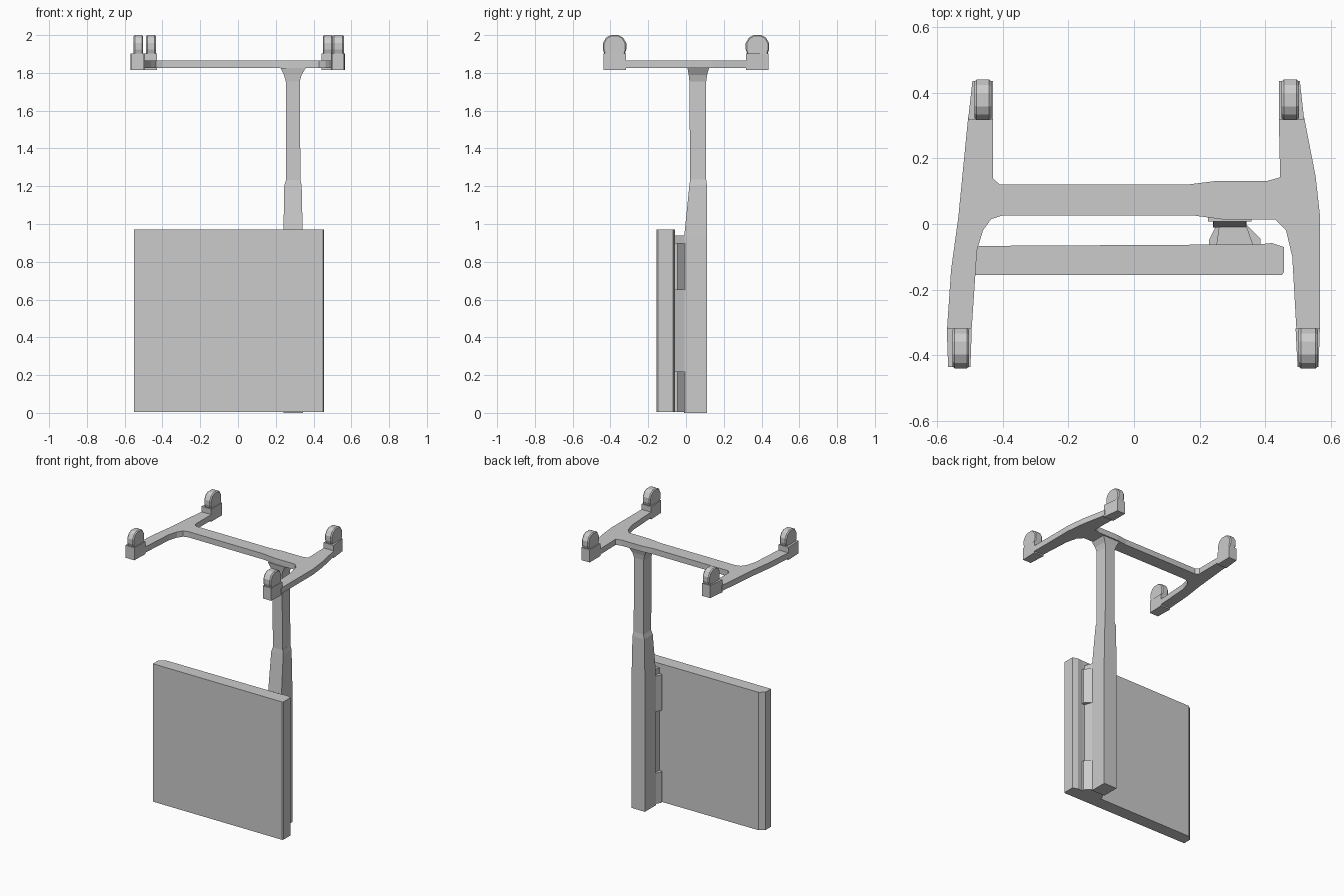
import bpy, bmesh


def finish(name, bm):
    bmesh.ops.recalc_face_normals(bm, faces=bm.faces[:])
    mesh = bpy.data.meshes.new(name)
    bm.to_mesh(mesh)
    bm.free()
    obj = bpy.data.objects.new(name, mesh)
    bpy.context.collection.objects.link(obj)
    return obj


def loft(name, rings):
    """Skin matching closed rings of 3D points and cap both ends."""
    bm = bmesh.new()
    rows = [[bm.verts.new(p) for p in ring] for ring in rings]
    n = len(rows[0])
    for a, b in zip(rows, rows[1:]):
        for i in range(n):
            j = (i + 1) % n
            bm.faces.new((a[i], a[j], b[j], b[i]))
    bm.faces.new(rows[0])
    bm.faces.new(rows[-1])
    return finish(name, bm)


def prism_z(name, outline, z0, z1):
    return loft(name, [[(x, y, z) for x, y in outline] for z in (z0, z1)])


def rect(x0, x1, y0, y1, z):
    return [(x0, y0, z), (x1, y0, z), (x1, y1, z), (x0, y1, z)]


# Large flat panel with chamfered back left edge and raised right lip
prism_z("panel", [(-0.55, -0.155), (0.45, -0.155), (0.456, -0.148), (0.456, -0.07),
                  (0.42, -0.058), (0.38, -0.062), (-0.515, -0.067), (-0.55, -0.095)], 0.005, 0.97)

# Hinge bracket joining panel and column, with wider clamps
prism_z("hinge_spine", [(0.25, -0.07), (0.365, -0.07), (0.34, 0.0), (0.26, 0.0)], 0.005, 0.94)
for label, z0, z1 in (("lower", 0.005, 0.22), ("upper", 0.65, 0.90)):
    prism_z(label + "_hinge_clamp", [(0.228, -0.07), (0.385, -0.07), (0.385, -0.045),
                                     (0.345, -0.005), (0.25, -0.005), (0.228, -0.05)], z0, z1)

# Lower column sleeve, tapering to the slim mast
loft("column_sleeve", [
    rect(0.24, 0.343, -0.01, 0.112, 0.0),
    rect(0.24, 0.343, -0.01, 0.112, 0.93),
    rect(0.245, 0.337, 0.018, 0.111, 1.205),
    rect(0.255, 0.331, 0.022, 0.107, 1.235)])

# Slim mast with a flared top
loft("mast", [
    rect(0.255, 0.331, 0.022, 0.107, 1.2),
    rect(0.253, 0.327, 0.018, 0.107, 1.755),
    rect(0.243, 0.337, 0.014, 0.112, 1.79),
    rect(0.225, 0.358, 0.008, 0.122, 1.825)])

# H-shaped top frame: crossbar and two curved side rails
prism_z("top_frame", [
    (-0.57, -0.33), (-0.495, -0.33), (-0.478, -0.08), (-0.46, -0.02), (-0.435, 0.015), (-0.40, 0.026),
    (0.18, 0.026), (0.27, 0.014), (0.43, 0.014), (0.463, -0.02), (0.482, -0.1), (0.495, -0.33),
    (0.567, -0.33), (0.567, 0.02), (0.553, 0.145), (0.518, 0.325),
    (0.441, 0.325), (0.445, 0.142), (0.405, 0.131), (0.25, 0.131), (0.17, 0.121),
    (-0.41, 0.121), (-0.43, 0.14), (-0.43, 0.325), (-0.505, 0.325), (-0.535, 0.02), (-0.557, -0.14)],
    1.825, 1.865)

# Raised end blocks, each topped by a rounded pad
# name, inner-end x range, outer-end x range, y direction, pad x range
ends = [
    ("front_left", (-0.57, -0.494), (-0.566, -0.498), -1, (-0.553, -0.502)),
    ("front_right", (0.492, 0.566), (0.498, 0.562), -1, (0.501, 0.56)),
    ("back_left", (-0.505, -0.43), (-0.492, -0.43), 1, (-0.486, -0.434)),
    ("back_right", (0.441, 0.518), (0.441, 0.505), 1, (0.449, 0.502)),
]
pad_profile = [(-0.052, 1.895), (0.052, 1.895), (0.062, 1.925), (0.062, 1.958),
               (0.045, 1.987), (0.02, 2.0), (-0.02, 2.0), (-0.045, 1.987),
               (-0.062, 1.958), (-0.062, 1.925)]
for name, (a0, a1), (b0, b1), side, (p0, p1) in ends:
    loft(name + "_block", [
        [(x0, side * y, 1.815), (x1, side * y, 1.815), (x1, side * y, 1.903), (x0, side * y, 1.903)]
        for x0, x1, y in ((a0, a1, 0.318), (b0, b1, 0.436))])
    # Narrower outer rings give the pad softened side edges
    mid = side * 0.378
    rings = []
    for x, s in ((p0, 0.9), (p0 + 0.007, 1.0), (p1 - 0.007, 1.0), (p1, 0.9)):
        rings.append([(x, mid + y * s, 1.895 + (z - 1.895) * (0.5 + s / 2)) for y, z in pad_profile])
    loft(name + "_pad", rings)
